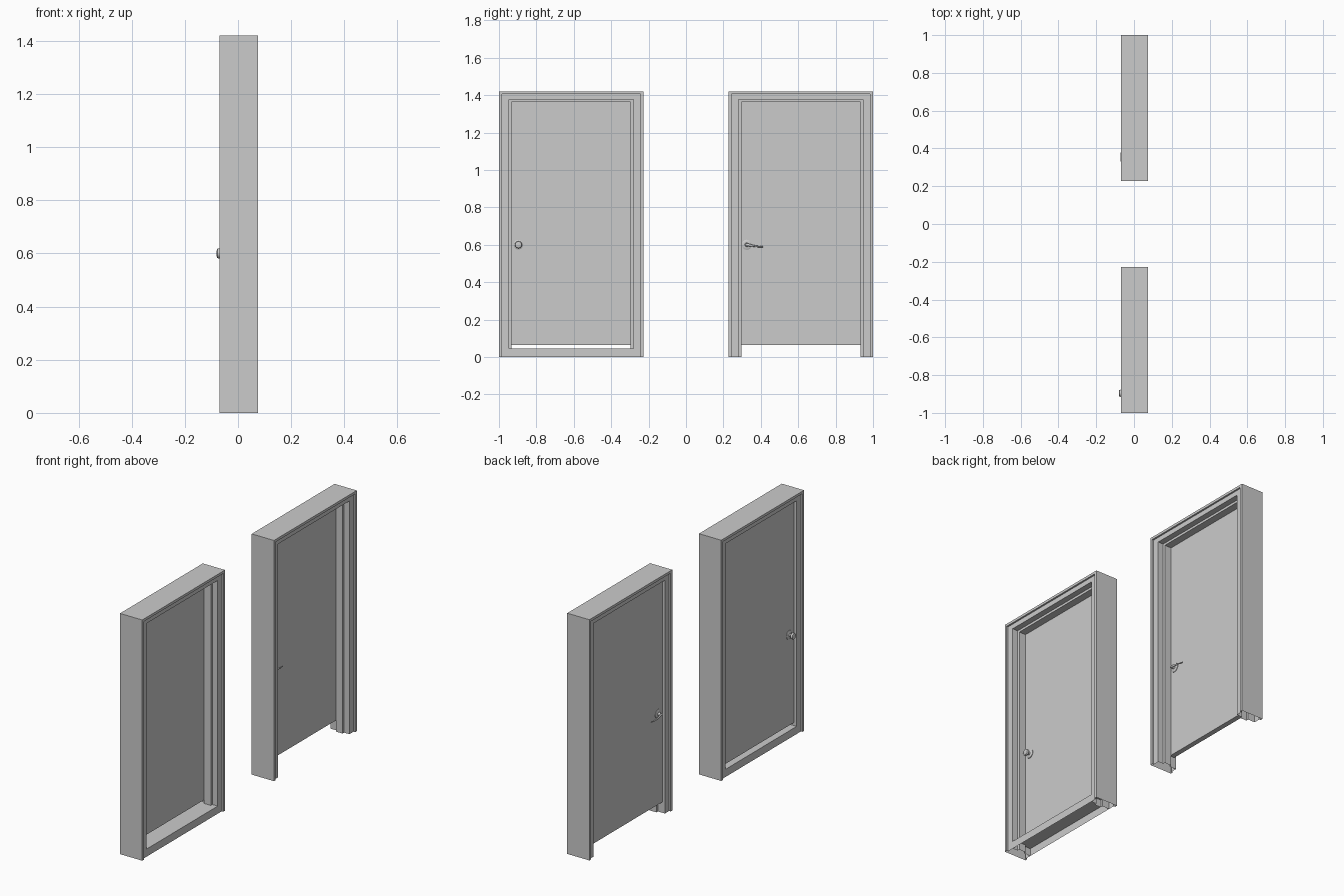
import bpy, bmesh, math
from mathutils import Matrix, Vector

if "Cube" in bpy.data.objects:
    bpy.data.objects.remove(bpy.data.objects["Cube"])

H = 1.42            # frame height
DOOR_X = (-0.045, -0.015)
HANDLE_Z = 0.6

# Double-rebated hollow frame section: (inset from outside edge, x)
SECTION = [(0, .075), (.015, .075), (.015, .065), (.054, .065), (.054, .03), (.068, .03),
           (.068, -.014), (.054, -.014), (.054, -.06), (.015, -.06), (.015, -.07), (0, -.07)]


def finish(bm, name, smooth=False):
    bmesh.ops.recalc_face_normals(bm, faces=bm.faces)
    me = bpy.data.meshes.new(name)
    bm.to_mesh(me)
    bm.free()
    ob = bpy.data.objects.new(name, me)
    bpy.context.collection.objects.link(ob)
    if smooth:
        bpy.context.view_layer.objects.active = ob
        ob.select_set(True)
        bpy.ops.object.shade_smooth_by_angle(angle=math.radians(35))
        ob.select_set(False)
    return ob


def bridge(bm, rings, closed=True):
    n = len(rings[0])
    for a, b in zip(rings, rings[1:]):
        for i in range(n if closed else n - 1):
            j = (i + 1) % n
            bm.faces.new((a[i], a[j], b[j], b[i]))


def door_frame(name, y0, y1):
    # section swept up one leg, across the head and down the other leg
    bm = bmesh.new()
    rings = [[], [], [], []]
    for d, x in SECTION:
        top = H - (d - .01 if d > .02 else d)
        for ring, (y, z) in zip(rings, ((y0 + d, 0), (y0 + d, top), (y1 - d, top), (y1 - d, 0))):
            ring.append(bm.verts.new((x, y, z)))
    bridge(bm, rings)
    return finish(bm, name)


def sill(name, y0, y1):
    # open-bottomed channel between the legs
    bm = bmesh.new()
    pts = ((.065, 0), (.065, .045), (-.06, .045), (-.06, 0))
    rings = [[bm.verts.new((x, y, z)) for x, z in pts] for y in (y0 + .015, y1 - .015)]
    bridge(bm, rings, closed=False)
    return finish(bm, name)


def door_panel(name, y0, y1):
    bm = bmesh.new()
    lo = Vector((DOOR_X[0], y0 + .057, .065))
    hi = Vector((DOOR_X[1], y1 - .057, H - .047))
    bmesh.ops.create_cube(bm, size=1, matrix=Matrix.Translation((lo + hi) / 2)
                          @ Matrix.Diagonal((*(hi - lo), 1)))
    return finish(bm, name)


def turned(name, profile, y, side, segs=24):
    # lathe (distance from door, radius) about the x axis
    bm = bmesh.new()
    base = DOOR_X[1] if side > 0 else DOOR_X[0]
    rings = []
    for h, r in profile:
        rings.append([bm.verts.new((base + side * h,
                                    y + r * math.cos(2 * math.pi * i / segs),
                                    HANDLE_Z + r * math.sin(2 * math.pi * i / segs)))
                      for i in range(segs)])
    bridge(bm, rings)
    bm.faces.new(rings[0])
    bm.faces.new(rings[-1])
    return finish(bm, name, True)


def lever_arm(name, y, side):
    # tapered oval bar, slightly drooping toward its tip: (along y, drop, reach, half width, half height)
    bm = bmesh.new()
    base = DOOR_X[1] if side > 0 else DOOR_X[0]
    path = [(-.008, 0, .019, .004, .006), (.01, -.001, .021, .005, .007), (.035, -.006, .023, .004, .005),
            (.065, -.010, .021, .003, .004), (.087, -.011, .018, .002, .003)]
    rings = [[bm.verts.new((base + side * reach + w * math.cos(a * math.pi / 6), y + dy,
                            HANDLE_Z + dz + h * math.sin(a * math.pi / 6))) for a in range(12)]
             for dy, dz, reach, w, h in path]
    bridge(bm, rings)
    bm.faces.new(rings[0])
    bm.faces.new(rings[-1])
    return finish(bm, name, True)


ROSE = [(0, .027), (.003, .027), (.006, .021), (.006, .011), (.018, .009)]
KNOB = [(0, .026), (.003, .026), (.006, .02), (.007, .01), (.014, .009), (.018, .014),
        (.022, .018), (.029, .019), (.033, .017), (.035, .011)]

# Door with knob and sill
A = (-1.0, -.228)
door_frame("knob_door_frame", *A)
sill("knob_door_sill", *A)
door_panel("knob_door_panel", *A)

# Door with lever, open at the floor
B = (.228, 1.0)
door_frame("lever_door_frame", *B)
door_panel("lever_door_panel", *B)

# Handles on both faces
for side, tag in ((1, "inner"), (-1, "outer")):
    turned("knob_" + tag, KNOB, -.896, side)
    turned("lever_rose_" + tag, ROSE, .325, side)
    lever_arm("lever_arm_" + tag, .325, side)
